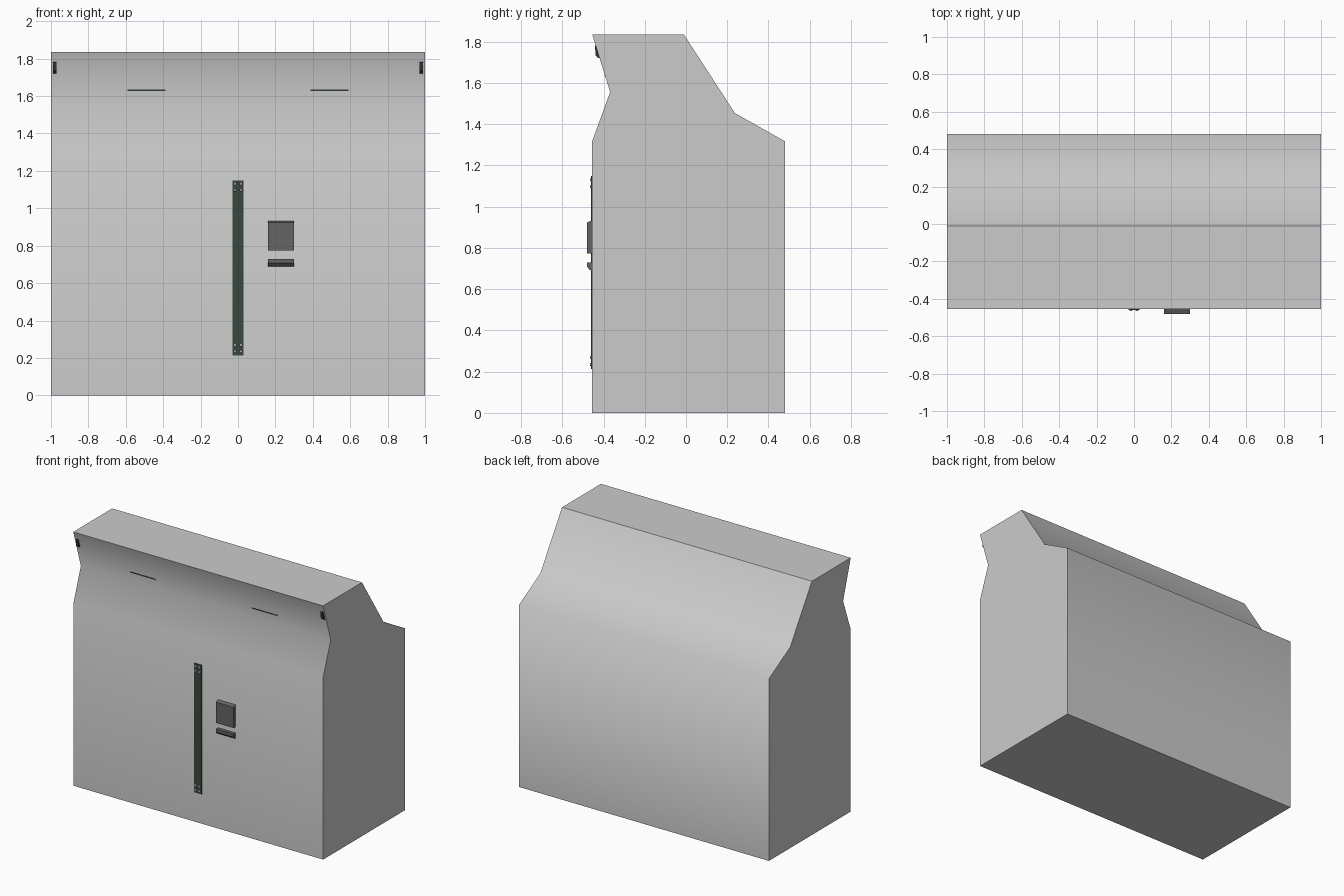
import bpy, bmesh
from math import radians
from mathutils import Matrix

if "Cube" in bpy.data.objects:
    bpy.data.objects.remove(bpy.data.objects["Cube"])


def material(name, rgb):
    m = bpy.data.materials.new(name)
    m.diffuse_color = (*rgb, 1)
    m.use_nodes = True
    m.node_tree.nodes["Principled BSDF"].inputs["Base Color"].default_value = m.diffuse_color
    return m


green = material("dark_green", (0.04, 0.065, 0.045))
dark = material("dark_grey", (0.13, 0.13, 0.13))
black = material("near_black", (0.03, 0.035, 0.03))


def finish(name, bm, mat=None):
    bmesh.ops.recalc_face_normals(bm, faces=bm.faces)
    me = bpy.data.meshes.new(name)
    bm.to_mesh(me)
    bm.free()
    ob = bpy.data.objects.new(name, me)
    bpy.context.collection.objects.link(ob)
    if mat:
        me.materials.append(mat)
    return ob


def prism(name, profile, x0, x1, mat=None, smooth_up_to=None):
    """Extrude a (y, z) side profile along x."""
    bm = bmesh.new()
    face = bm.faces.new([bm.verts.new((x0, y, z)) for y, z in profile])
    ext = bmesh.ops.extrude_face_region(bm, geom=[face])["geom"]
    bmesh.ops.translate(bm, vec=(x1 - x0, 0, 0),
                        verts=[v for v in ext if isinstance(v, bmesh.types.BMVert)])
    bmesh.ops.recalc_face_normals(bm, faces=bm.faces)
    if smooth_up_to:
        for f in bm.faces:
            f.smooth = True
        for e in bm.edges:
            # the flat top, base and ends keep hard borders
            hard = any(abs(f.normal.z) > 0.99 or abs(f.normal.x) > 0.99
                       for f in e.link_faces)
            e.smooth = not hard and e.calc_face_angle() < smooth_up_to
    return finish(name, bm, mat)


FRONT = -0.455

# Main body: waisted front, sloped back, blended along the bends
prism("body", [(FRONT, 0), (FRONT, 1.317), (-0.368, 1.556), (FRONT, 1.836),
               (-0.011, 1.836), (0.237, 1.454), (0.48, 1.317), (0.48, 0)],
      -1, 1, smooth_up_to=radians(70))

# Vertical cover strip
prism("cover_strip", [(FRONT + 0.002, 0.214), (FRONT - 0.005, 0.214),
                      (FRONT - 0.005, 1.148), (FRONT + 0.002, 1.148)],
      -0.03, 0.03, green)

# Rivets at both ends of the strip
bm = bmesh.new()
for z in (0.235, 0.269, 1.097, 1.131):
    for x in (-0.016, 0.016):
        bmesh.ops.create_cone(bm, cap_ends=True, segments=12, radius1=0.008,
                              radius2=0.006, depth=0.008,
                              matrix=Matrix.Translation((x, FRONT - 0.007, z))
                              @ Matrix.Rotation(radians(90), 4, 'X'))
finish("strip_rivets", bm)

# Latch plate and the small grip under it
prism("latch_plate", [(FRONT + 0.002, 0.774), (-0.48, 0.774),
                      (-0.48, 0.924), (FRONT + 0.002, 0.934)], 0.16, 0.30, dark)
prism("latch_grip", [(FRONT + 0.002, 0.688), (-0.467, 0.694), (-0.48, 0.708),
                     (-0.48, 0.73), (FRONT + 0.002, 0.73)], 0.16, 0.30, dark)


def slope_y(z):
    return -0.368 - 0.087 * (z - 1.556) / 0.28


# Mirrored details on the overhanging upper front
for side, s in (("left", -1), ("right", 1)):
    a, b = slope_y(1.628), slope_y(1.636)
    prism("slot_" + side, [(a + 0.003, 1.628), (a - 0.002, 1.628),
                           (b - 0.002, 1.636), (b + 0.003, 1.636)],
          s * 0.387, s * 0.59, green)
    prism("corner_clip_" + side,
          [(slope_y(1.786) + 0.003, 1.786), (-0.441, 1.78), (-0.439, 1.734),
           (-0.43, 1.724), (slope_y(1.72) + 0.003, 1.72)],
          s * 0.97, s * 0.99, black)
